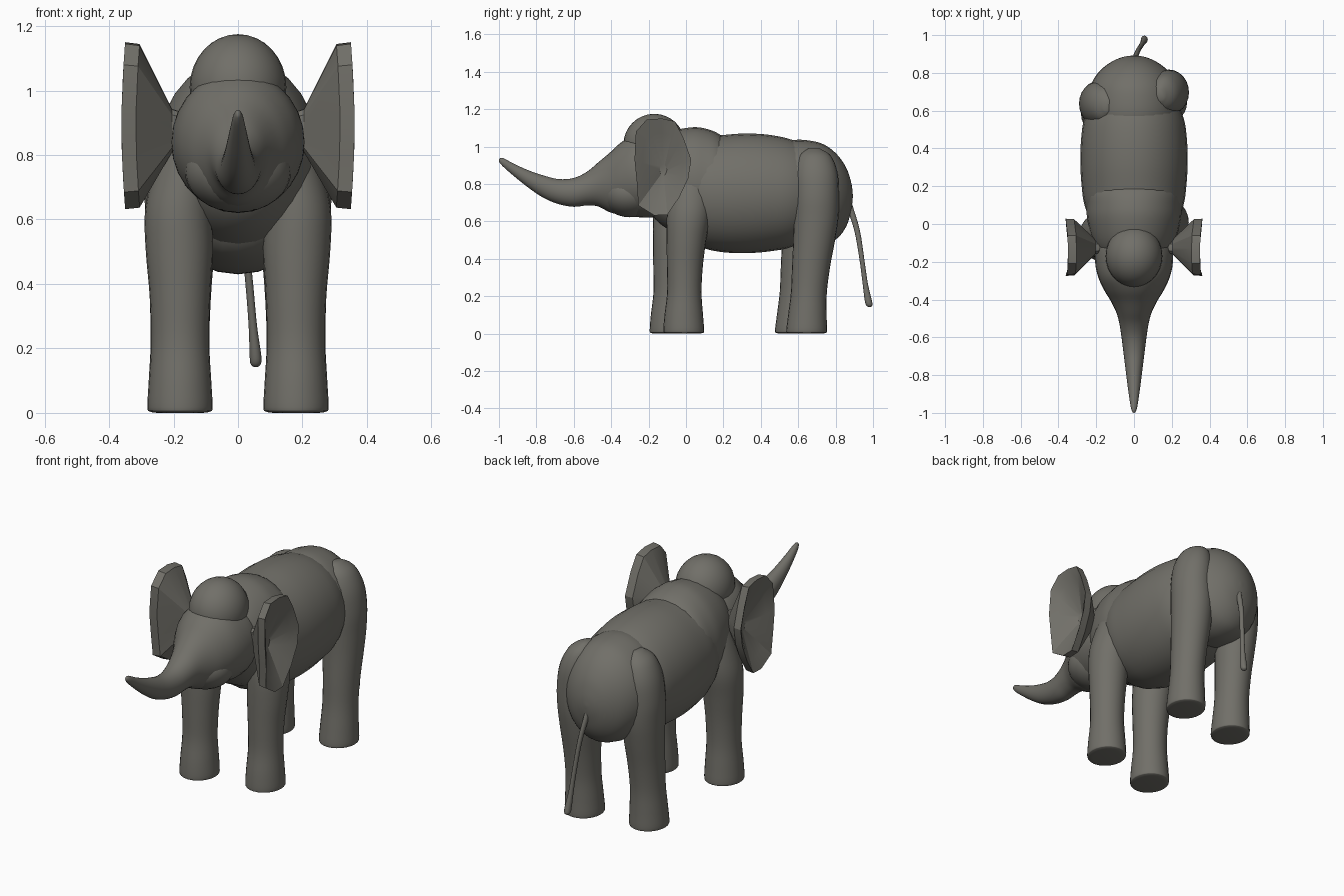
import bpy, bmesh, math
from mathutils import Vector

hide = bpy.data.materials.new("grey hide")
hide.diffuse_color = (0.165, 0.16, 0.14, 1)


def finish(name, bm, angle=50):
    bmesh.ops.recalc_face_normals(bm, faces=bm.faces)
    me = bpy.data.meshes.new(name)
    bm.to_mesh(me)
    bm.free()
    ob = bpy.data.objects.new(name, me)
    bpy.context.collection.objects.link(ob)
    me.materials.append(hide)
    bpy.ops.object.select_all(action='DESELECT')
    ob.select_set(True)
    bpy.context.view_layer.objects.active = ob
    bpy.ops.object.shade_smooth_by_angle(angle=math.radians(angle))
    return ob


def skin(bm, rings):
    """Bridge consecutive vertex rings and close both ends."""
    for a, b in zip(rings, rings[1:]):
        n = len(a)
        for i in range(n):
            bm.faces.new((a[i], a[(i + 1) % n], b[(i + 1) % n], b[i]))
    bm.faces.new(rings[0])
    bm.faces.new(rings[-1])


def smooth_path(points, steps=4):
    """Catmull-Rom interpolation of tuples."""
    p = [Vector(q) for q in points]
    p = [p[0]] + p + [p[-1]]
    out = []
    for i in range(1, len(p) - 2):
        a, b, c, d = p[i - 1:i + 3]
        for s in range(steps):
            t = s / steps
            out.append(0.5 * (2 * b + (c - a) * t + (2 * a - 5 * b + 4 * c - d) * t * t
                              + (3 * b - a - 3 * c + d) * t ** 3))
    return out + [p[-1]]


def loft(name, axis, sections, n=28):
    """y axis: (y, half width, bottom z, top z); z axis: (z, x, y, rx, ry)."""
    bm = bmesh.new()
    rings = []
    for s in smooth_path(sections):
        ring = []
        for i in range(n):
            c, d = math.cos(math.tau * i / n), math.sin(math.tau * i / n)
            if axis == 'y':
                co = (s[1] * c, s[0], (s[2] + s[3]) / 2 + (s[3] - s[2]) / 2 * d)
            else:
                co = (s[1] + s[3] * c, s[2] + s[4] * d, s[0])
            ring.append(bm.verts.new(co))
        rings.append(ring)
    skin(bm, rings)
    return finish(name, bm)


def ball(name, centre, radii):
    bm = bmesh.new()
    bmesh.ops.create_uvsphere(bm, u_segments=28, v_segments=16, radius=1)
    for v in bm.verts:
        v.co = Vector([c + r * k for c, r, k in zip(centre, radii, v.co)])
    return finish(name, bm)


# Torso: overlapping barrel, shoulders and rump
loft("barrel", 'y', [(-0.06, .17, .58, .95), (0.0, .22, .50, 1.02), (0.1, .262, .455, 1.05),
                     (0.2, .277, .435, 1.062), (0.32, .284, .43, 1.07), (0.45, .28, .44, 1.062),
                     (0.57, .26, .465, 1.035), (0.68, .2, .53, .98), (0.74, .1, .62, .9)])
loft("shoulders", 'y', [(-0.22, .08, .72, .93), (-0.18, .16, .63, 1.02), (-0.1, .215, .56, 1.075),
                        (0.02, .247, .51, 1.102), (0.1, .25, .5, 1.097), (0.18, .245, .5, 1.065),
                        (0.24, .18, .56, 1.0)])
loft("rump", 'y', [(0.42, .14, .62, .92), (0.48, .21, .53, 1.0), (0.57, .242, .49, 1.034),
                   (0.66, .244, .475, 1.032), (0.74, .227, .48, 1.01), (0.81, .182, .51, .955),
                   (0.86, .117, .58, .88), (0.885, .055, .67, .80), (0.892, .004, .73, .74)])

# Head with trunk, forehead dome and cheeks
loft("head_and_trunk", 'y', [
    (0.01, .08, .74, .94), (-0.03, .155, .67, 1.0), (-0.11, .2, .63, 1.045), (-0.2, .206, .62, 1.06),
    (-0.28, .19, .625, 1.06), (-0.35, .158, .635, 1.02), (-0.41, .122, .65, .965),
    (-0.47, .093, .68, .915), (-0.53, .077, .685, .865), (-0.6, .066, .678, .832),
    (-0.68, .056, .692, .826), (-0.76, .046, .725, .845), (-0.84, .036, .778, .872),
    (-0.92, .025, .842, .908), (-0.975, .016, .89, .937), (-0.995, .008, .912, .937),
    (-1.0, .002, .92, .93)])
ball("forehead_dome", (0, -0.17, 1.01), (.15, .165, .165))
ball("jaw", (0, -0.3, .75), (.165, .155, .128))

# Flared, dished ears with thick rims
outline = [(-.21, 1.145), (-.13, 1.15), (-.06, 1.135), (-.015, 1.05), (.028, .93), (.012, .83),
           (-.035, .73), (-.10, .635), (-.17, .632), (-.255, .685), (-.262, .8), (-.275, .93),
           (-.268, 1.08)]
for side, label in ((1, "right"), (-1, "left")):
    bm = bmesh.new()
    rings = []
    for x, k in ((.17, .22), (.205, .26), (.305, .98), (.35, 1.0), (.325, .72), (.27, .12)):
        rings.append([bm.verts.new((side * (x + (.012 * math.sin((z - .63) * 6) if k > .5 else 0)),
                                    -.12 + (y + .12) * k, .87 + (z - .88) * k + .01 * k))
                      for y, z in outline])
    skin(bm, rings)
    finish(label + "_ear", bm, 25)

# Legs: columns with splayed feet, tapering into the torso at the top
front = [(0, .09, 0, .07, .08), (.004, .09, 0, .093, .103), (.018, .09, 0, .101, .109),
         (.1, .09, 0, .097, .103), (.22, .09, .003, .09, .092), (.36, .09, .006, .094, .096),
         (.5, .092, .014, .104, .106), (.62, .094, .025, .105, .116), (.72, .08, .035, .1, .115),
         (.84, .05, .045, .09, .105), (.93, .03, .05, .06, .075), (.97, .02, .05, .02, .03)]
rear = front[:6] + [(.5, .088, .04, .104, .112), (.62, .09, .05, .108, .12), (.74, .095, .052, .105, .12),
                    (.86, .085, .05, .096, .115), (.95, .065, .045, .07, .085), (.99, .05, .04, .02, .03)]
rear[3:6] = [(.1, .09, .004, .097, .103), (.22, .09, .012, .091, .096), (.36, .089, .024, .095, .102)]
for name, rows, side, y0 in (("front_right_leg", front, 1, -.012), ("front_left_leg", front, -1, -.085),
                             ("rear_right_leg", rear, 1, .645), ("rear_left_leg", rear, -1, .585)):
    loft(name, 'z', [(z, side * (x + .09), y + y0, rx, ry) for z, x, y, rx, ry in rows], 24)

# Thin hanging tail with a thicker tip
loft("tail", 'z', [(.76, 0, .85, .012, .014), (.68, .005, .875, .014, .017), (.55, .02, .915, .012, .015),
                   (.4, .035, .94, .012, .013), (.27, .046, .958, .013, .014), (.18, .054, .974, .018, .019),
                   (.152, .055, .98, .016, .017), (.142, .055, .981, .006, .006)], 12)
